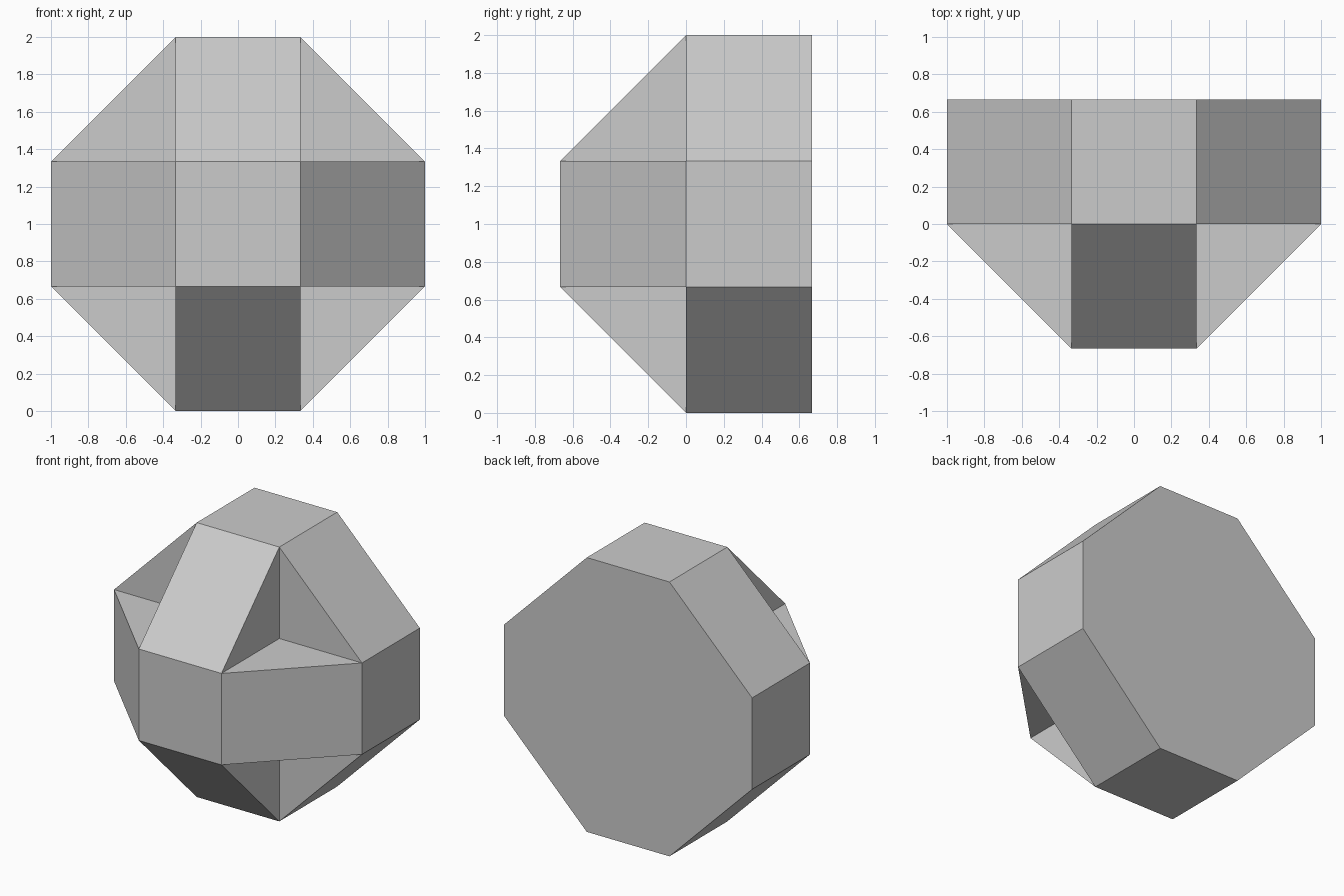
import bpy, bmesh
from math import pi
from mathutils import Matrix

if "Cube" in bpy.data.objects:
    bpy.data.objects.remove(bpy.data.objects["Cube"])

A = 1 / 3      # half width of each strap
D = 2 / 3      # depth of the strap cage and of the rear slab

bm = bmesh.new()


def face(*points):
    bm.faces.new([bm.verts.new(p) for p in points])


# one quarter, pointing up: sloped strap with its two triangular cheeks
face((-A, -D, A), (A, -D, A), (A, 0, 1), (-A, 0, 1))
for s in (-1, 1):
    face((s * A, -D, A), (s * A, 0, A), (s * A, 0, 1))
# slab wall at the back of the corner pocket
face((A, 0, A), (1, 0, A), (A, 0, 1))
# slab rim: flat end and diagonal side
face((-A, 0, 1), (A, 0, 1), (A, D, 1), (-A, D, 1))
face((A, 0, 1), (1, 0, A), (1, D, A), (A, D, 1))

# repeat the quarter around the front-to-back axis
quarter = bm.faces[:]
for i in range(1, 4):
    copy = bmesh.ops.duplicate(bm, geom=quarter)["geom"]
    bmesh.ops.rotate(bm, cent=(0, 0, 0), matrix=Matrix.Rotation(i * pi / 2, 3, 'Y'),
                     verts=[g for g in copy if isinstance(g, bmesh.types.BMVert)])

# central front square and octagonal back
face((-A, -D, -A), (A, -D, -A), (A, -D, A), (-A, -D, A))
face((-A, D, -1), (A, D, -1), (1, D, -A), (1, D, A),
     (A, D, 1), (-A, D, 1), (-1, D, A), (-1, D, -A))

bmesh.ops.remove_doubles(bm, verts=bm.verts[:], dist=1e-4)
bmesh.ops.recalc_face_normals(bm, faces=bm.faces[:])
bmesh.ops.translate(bm, verts=bm.verts[:], vec=(0, 0, 1))

mesh = bpy.data.meshes.new("faceted_half_ball")
bm.to_mesh(mesh)
bm.free()
bpy.context.collection.objects.link(bpy.data.objects.new("faceted_half_ball", mesh))
